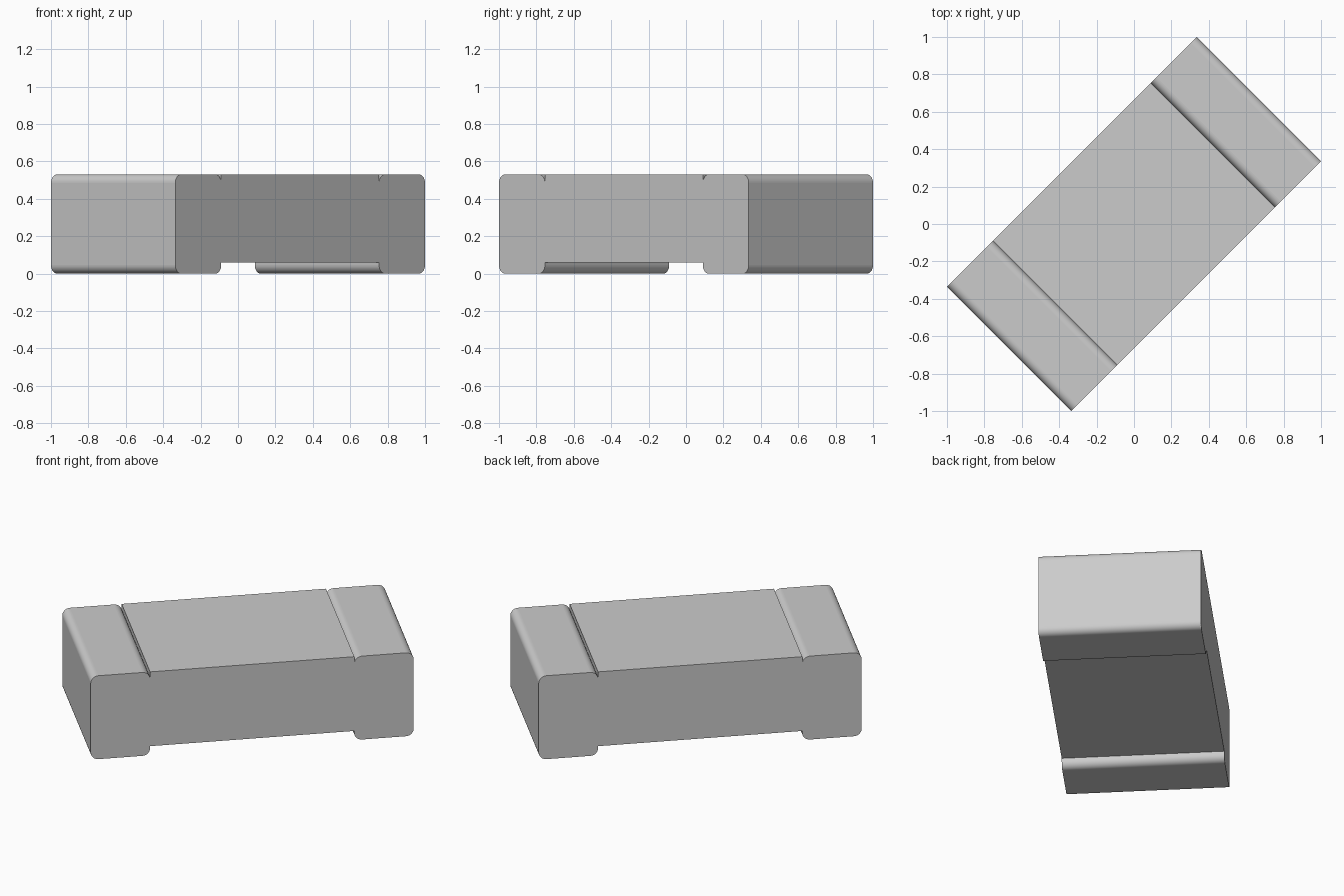
import bpy
import bmesh
from math import sin, cos, pi, radians

LENGTH, WIDTH, HEIGHT = 1.888, 0.94, 0.53
TERMINAL = 0.347      # length of each end cap
RECESS = 0.058        # underside of the middle above the ground
R = 0.045             # rounding of the end caps
STEPS = 10

cube = bpy.data.objects.get("Cube")
if cube:
    bpy.data.objects.remove(cube, do_unlink=True)

grey = bpy.data.materials.new("plain grey")
grey.use_nodes = True
colour = (0.6, 0.6, 0.6, 1)
grey.diffuse_color = colour
grey.node_tree.nodes["Principled BSDF"].inputs["Base Color"].default_value = colour


def arc(cx, cz, start):
    """Quarter circle, counter-clockwise from the start angle."""
    angles = [start + pi / 2 * i / STEPS for i in range(STEPS + 1)]
    return [(cx + R * cos(a), cz + R * sin(a)) for a in angles]


# Half of the side profile, from the underside recess round to the top groove
outer = LENGTH / 2
inner = outer - TERMINAL
half = [(inner, RECESS)]
half += arc(inner + R, R, pi)
half += arc(outer - R, R, -pi / 2)
half += arc(outer - R, HEIGHT - R, 0)
half += arc(inner + R, HEIGHT - R, pi / 2)
half += [(inner, HEIGHT)]
profile = half + [(-x, z) for x, z in reversed(half)]

# Extrude the profile across the width
bm = bmesh.new()
verts = [bm.verts.new((x, -WIDTH / 2, z)) for x, z in profile]
side = bm.faces.new(verts)
result = bmesh.ops.extrude_face_region(bm, geom=[side], use_keep_orig=True)
moved = [g for g in result["geom"] if isinstance(g, bmesh.types.BMVert)]
bmesh.ops.translate(bm, verts=moved, vec=(0, WIDTH, 0))
bmesh.ops.recalc_face_normals(bm, faces=bm.faces)

# Only the rounded strips are smooth; flat faces stay flat
for face in bm.faces:
    face.smooth = max(abs(c) for c in face.normal) < 0.9999

mesh = bpy.data.meshes.new("chip_block")
bm.to_mesh(mesh)
bm.free()
mesh.materials.append(grey)
block = bpy.data.objects.new("chip_block", mesh)
block.rotation_euler.z = radians(45)
bpy.context.collection.objects.link(block)
